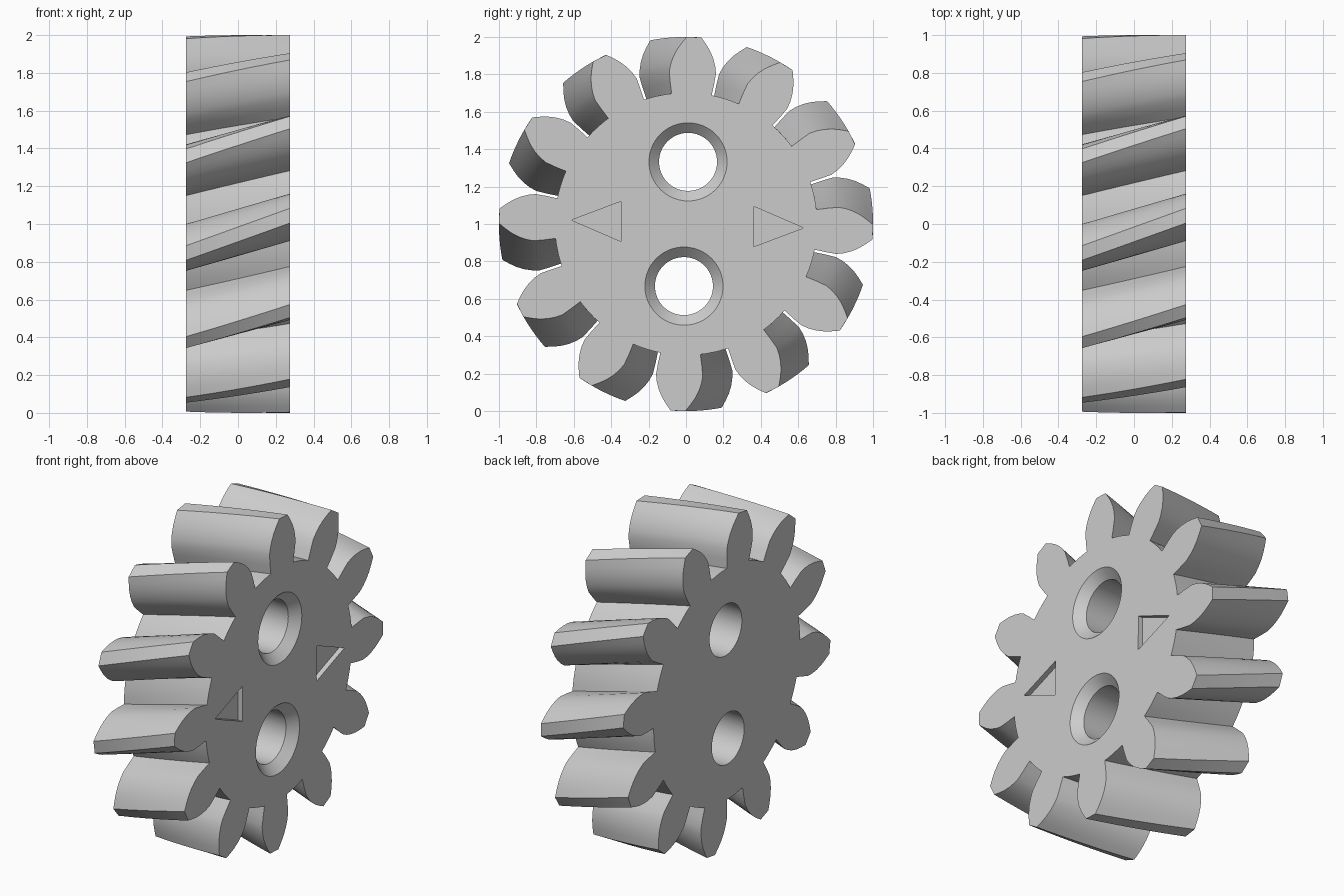
import bpy
import bmesh
from math import sin, cos, radians, atan2, hypot, pi

cube = bpy.data.objects.get("Cube")
if cube:
    bpy.data.objects.remove(cube)

TEETH = 12
HALF = 0.274
FRONT_ANGLE, BACK_ANGLE = radians(87.5), radians(98.8)
STEPS = 8

grey = bpy.data.materials.new("plain grey")
grey.use_nodes = True
grey.diffuse_color = (0.6, 0.6, 0.6, 1)
grey.node_tree.nodes["Principled BSDF"].inputs["Base Color"].default_value = (0.6, 0.6, 0.6, 1)


def loft(name, rings):
    """Skin closed rings of points, with a cap at each end."""
    bm = bmesh.new()
    loops = [[bm.verts.new(p) for p in ring] for ring in rings]
    n = len(loops[0])
    for a, b in zip(loops, loops[1:]):
        for i in range(n):
            j = (i + 1) % n
            bm.faces.new((a[i], a[j], b[j], b[i]))
    bm.faces.new(loops[0][::-1])
    bm.faces.new(loops[-1])
    bmesh.ops.recalc_face_normals(bm, faces=bm.faces)
    mesh = bpy.data.meshes.new(name)
    bm.to_mesh(mesh)
    bm.free()
    obj = bpy.data.objects.new(name, mesh)
    bpy.context.collection.objects.link(obj)
    obj.data.materials.append(grey)
    return obj


# Tooth flank as (height from axis, half width), root to tip
flank = [(0.693, 0.107), (0.75, 0.117), (0.81, 0.125), (0.85, 0.119),
         (0.89, 0.107), (0.93, 0.088), (0.965, 0.065), (0.999, 0.039)]
polar = [(hypot(h, w), atan2(w, h)) for h, w in flank]
tooth = [(r, -a) for r, a in polar] + [(r, a) for r, a in reversed(polar)]

# Valley floor follows the root circle to the next tooth
root_r, root_a = polar[0]
pitch = 2 * pi / TEETH
gap = pitch - 2 * root_a
tooth += [(root_r, root_a + gap * k / 4) for k in (1, 2, 3)]
outline = [(r, a + pitch * t) for t in range(TEETH) for r, a in tooth]

# Gear body with helical twist along x
rings = []
for s in range(STEPS + 1):
    f = s / STEPS
    turn = BACK_ANGLE + (FRONT_ANGLE - BACK_ANGLE) * f
    x = -HALF + 2 * HALF * f
    rings.append([(x, r * cos(a + turn), 1 + r * sin(a + turn)) for r, a in outline])
gear = loft("helical_gear", rings)


def circle(x, r, y, z, n=64):
    return [(x, y + r * cos(2 * pi * i / n), z + r * sin(2 * pi * i / n)) for i in range(n)]


# Countersunk through holes and triangular pockets
cutters = []
for side, label in ((1, "upper"), (-1, "lower")):
    y, z = 0.011 * side, 1 + 0.332 * side
    profile = [(-HALF - 0.1, 0.155), (HALF - 0.053, 0.155), (HALF + 0.01, 0.219)]
    cutters.append(loft(label + "_hole_cutter", [circle(x, r, y, z) for x, r in profile]))
    tri = [(0.62, -0.021), (0.356, 0.093), (0.354, -0.121)]
    cutters.append(loft(label + "_pocket_cutter",
                        [[(x, side * ty + 0.008, 1 + side * tz) for ty, tz in tri]
                         for x in (HALF - 0.03, HALF + 0.05)]))

bpy.ops.object.select_all(action="DESELECT")
gear.select_set(True)
bpy.context.view_layer.objects.active = gear
for cutter in cutters:
    mod = gear.modifiers.new("cut", "BOOLEAN")
    mod.operation, mod.solver, mod.object = "DIFFERENCE", "EXACT", cutter
    bpy.ops.object.modifier_apply(modifier=mod.name)
    bpy.data.objects.remove(cutter)

bpy.ops.object.shade_smooth_by_angle(angle=radians(25))
